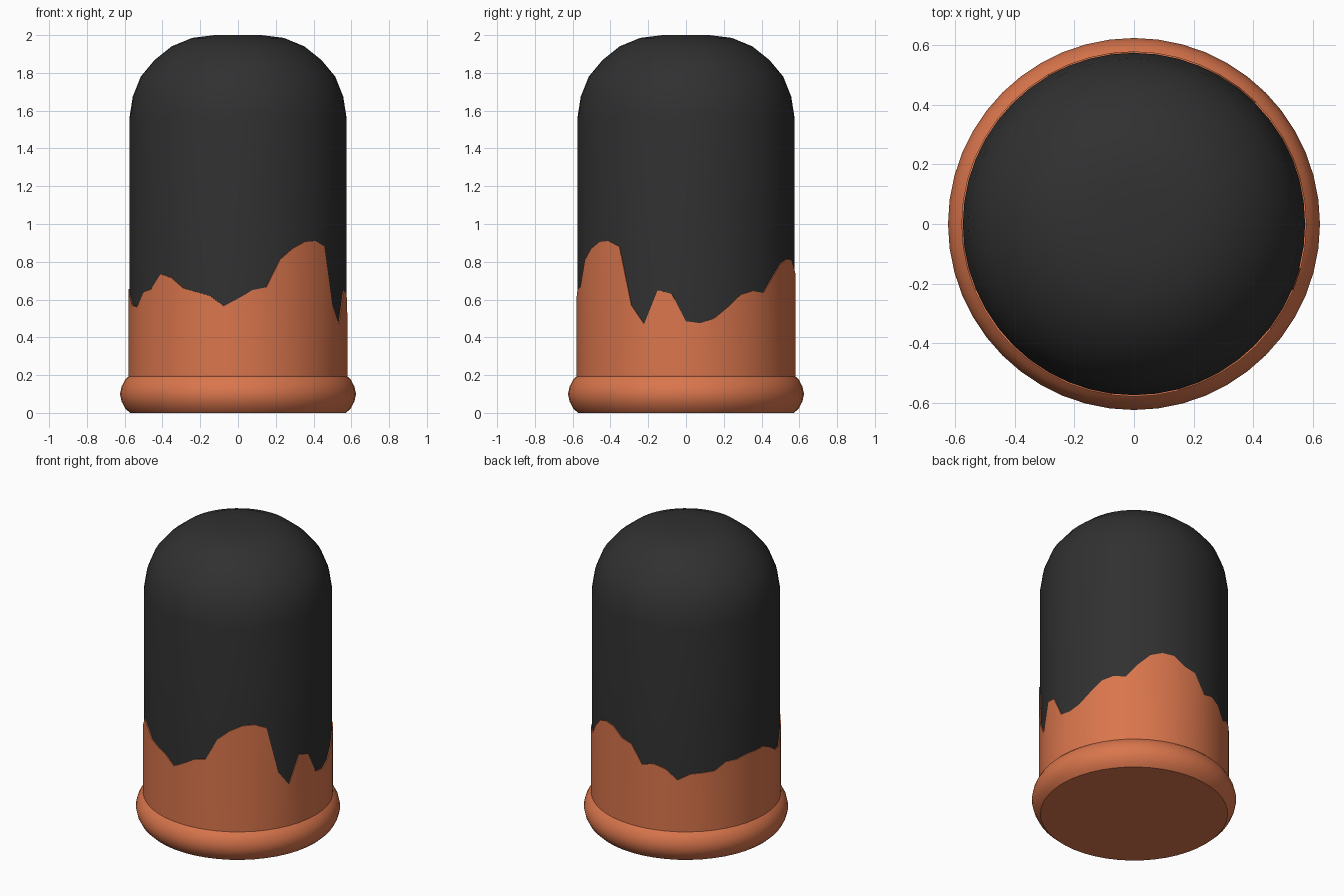
import bpy
import bmesh
from math import cos, sin, pi, radians

old = bpy.data.objects.get("Cube")
if old:
    bpy.data.objects.remove(old, do_unlink=True)

SIDES = 48


def make_material(name, rgb):
    mat = bpy.data.materials.new(name)
    mat.use_nodes = True
    mat.diffuse_color = (*rgb, 1)
    node = mat.node_tree.nodes["Principled BSDF"]
    node.inputs["Base Color"].default_value = (*rgb, 1)
    node.inputs["Roughness"].default_value = 0.8
    return mat


def ring(bm, radius, height):
    """Ring of vertices; height is a number or a list with one value per side."""
    heights = height if isinstance(height, list) else [height] * SIDES
    return [bm.verts.new((radius * cos(2 * pi * i / SIDES),
                          radius * sin(2 * pi * i / SIDES), z))
            for i, z in enumerate(heights)]


def lathe(name, profile, material, closed=False):
    """Join rings into a solid: capped at both ends, or closed as a hollow band."""
    bm = bmesh.new()
    rings = [ring(bm, r, z) for r, z in profile]
    pairs = list(zip(rings, rings[1:]))
    if closed:
        pairs.append((rings[-1], rings[0]))
    else:
        bm.faces.new(rings[0][::-1])
        bm.faces.new(rings[-1])
    for a, b in pairs:
        for i in range(SIDES):
            j = (i + 1) % SIDES
            bm.faces.new((a[i], a[j], b[j], b[i]))
    bmesh.ops.recalc_face_normals(bm, faces=bm.faces)
    mesh = bpy.data.meshes.new(name)
    bm.to_mesh(mesh)
    bm.free()
    obj = bpy.data.objects.new(name, mesh)
    bpy.context.collection.objects.link(obj)
    mesh.materials.append(material)
    bpy.ops.object.select_all(action="DESELECT")
    obj.select_set(True)
    bpy.context.view_layer.objects.active = obj
    bpy.ops.object.shade_smooth_by_angle(angle=radians(40))
    return obj


charcoal = make_material("charcoal", (0.03, 0.03, 0.03))
terracotta = make_material("terracotta", (0.70, 0.18, 0.073))

# Domed body
lathe("domed_body", [
    (0.575, 0.1), (0.575, 1.56), (0.557, 1.675), (0.515, 1.78), (0.442, 1.868),
    (0.352, 1.94), (0.243, 1.985), (0.125, 2.0)], charcoal)

# Rounded foot ring
lathe("base_ring", [
    (0.572, 0.0), (0.598, 0.025), (0.616, 0.06), (0.625, 0.1),
    (0.616, 0.14), (0.598, 0.175), (0.572, 0.2)], terracotta)

# Ragged edge heights in percent, counter-clockwise from +x
edge = [48.5, 47.5, 50, 56, 62.5, 64.5, 63.5, 72, 79, 81.5, 81, 75.5,
        73.5, 61.5, 63.5, 61, 54, 58, 58.5, 59, 64, 64, 65.5, 65.5,
        65.5, 62, 57, 56, 64, 65.5, 73.5, 71.5, 66, 64, 62, 56.5,
        60.5, 65, 66.5, 81, 87, 90.5, 91, 88, 57, 47, 65, 63]
rim = [h / 100 for h in edge]

# Thin ragged sleeve around the body
lathe("ragged_sleeve", [(0.57, 0.15), (0.58, 0.15), (0.58, rim), (0.57, rim)],
      terracotta, closed=True)
